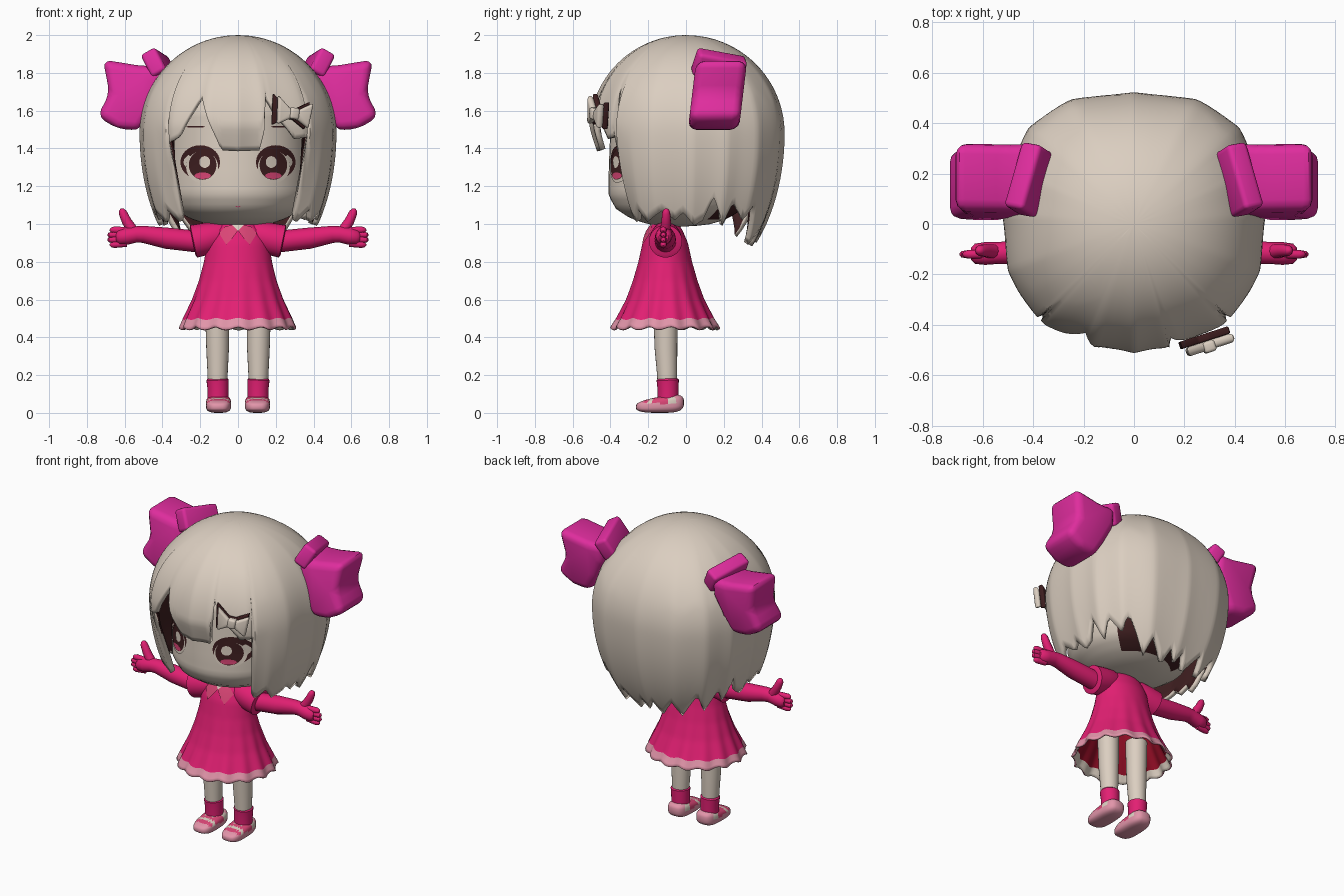
import bpy, bmesh
from math import sin, cos, pi, sqrt, radians, degrees
from mathutils import Vector, Matrix

if "Cube" in bpy.data.objects:
    bpy.data.objects.remove(bpy.data.objects["Cube"])


def material(name, *rgb):
    m = bpy.data.materials.new(name)
    m.use_nodes = True
    m.diffuse_color = (*rgb, 1)
    m.node_tree.nodes["Principled BSDF"].inputs["Base Color"].default_value = (*rgb, 1)
    return m


BEIGE = material("warm beige", .71, .62, .53)
PINK = material("deep pink", .76, .014, .17)
MAGENTA = material("magenta", .74, .026, .34)
BLUSH = material("pale pink", .76, .30, .40)
ROSE = material("dusty rose", .70, .06, .18)
BROWN = material("dark brown", .048, .013, .014)
WINE = material("dark red", .28, .004, .018)


def finish(name, bm, mats, mirror=False, thick=0, offset=0, rule=None, closed=True, angle=40):
    bmesh.ops.remove_doubles(bm, verts=bm.verts, dist=.0002)
    if closed:
        bmesh.ops.recalc_face_normals(bm, faces=bm.faces)
    if rule:
        for f in bm.faces:
            f.material_index = rule(f.calc_center_median())
    me = bpy.data.meshes.new(name)
    bm.to_mesh(me)
    bm.free()
    for m in mats:
        me.materials.append(m)
    me.shade_smooth()
    me.set_sharp_from_angle(angle=radians(angle))
    ob = bpy.data.objects.new(name, me)
    bpy.context.collection.objects.link(ob)
    if mirror:
        ob.modifiers.new("Mirror", "MIRROR")
    if thick:
        mod = ob.modifiers.new("Solidify", "SOLIDIFY")
        mod.thickness = thick
        mod.offset = -1
        mod.material_offset = offset
    return ob


def interp(table, t):
    for (a, p), (b, q) in zip(table, table[1:]):
        if t <= b:
            return p + (q - p) * max(0, (t - a) / (b - a))
    return table[-1][1]


def shell(name, rows, cols, fn, mats, **kw):
    # skin around the z axis; u runs down, phi runs from the front to the left
    bm = bmesh.new()
    grid = [[bm.verts.new(fn(i / rows, 2 * pi * j / cols - pi)) for j in range(cols)]
            for i in range(rows + 1)]
    for a, b in zip(grid, grid[1:]):
        for j in range(cols):
            k = (j + 1) % cols
            bm.faces.new((a[j], b[j], b[k], a[k]))
    return finish(name, bm, mats, **kw)


def tube(name, paths, mat, mirror=True, sides=16):
    # tapered tubes through (x, y, z, radius) stations
    bm = bmesh.new()
    for path in paths:
        pts = [Vector(p[:3]) for p in path]
        rings = []
        for i, p in enumerate(pts):
            d = pts[min(i + 1, len(pts) - 1)] - pts[max(i - 1, 0)]
            q = Vector((0, 0, 1)).rotation_difference(d)
            rings.append([bm.verts.new(p + q @ Vector((cos(a), sin(a), 0)) * path[i][3])
                          for a in (2 * pi * j / sides for j in range(sides))])
        for a, b in zip(rings, rings[1:]):
            for j in range(sides):
                k = (j + 1) % sides
                bm.faces.new((a[j], a[k], b[k], b[j]))
        bm.faces.new(rings[0])
        bm.faces.new(rings[-1])
    return finish(name, bm, [mat], mirror)


def slab(name, outline, y0, y1, mat, bevel, matrix=Matrix(), mirror=False):
    # outline in x and z, extruded along y with rounded edges
    bm = bmesh.new()
    face = bm.faces.new([bm.verts.new((x, y0, z)) for x, z in outline])
    ext = bmesh.ops.extrude_face_region(bm, geom=[face])
    for v in ext["geom"]:
        if isinstance(v, bmesh.types.BMVert):
            v.co.y = y1
    bmesh.ops.recalc_face_normals(bm, faces=bm.faces)
    bmesh.ops.bevel(bm, geom=bm.edges[:], offset=bevel, segments=3, affect="EDGES",
                    profile=.5, clamp_overlap=True)
    bm.transform(matrix)
    return finish(name, bm, [mat], mirror)


def patch(name, outline, surface, lift, mat):
    # thin plate laid on a curved surface, mirrored
    bm = bmesh.new()
    n = len(outline)
    cx, cz = (sum(p[k] for p in outline) / n for k in (0, 1))
    place = lambda x, z: bm.verts.new((x, surface(x, z) - lift, z))
    mid = place(cx, cz)
    rim = [place(x, z) for x, z in outline]
    for a, b in zip(rim, rim[1:] + rim[:1]):
        bm.faces.new((mid, a, b))
    bm.normal_update()
    if sum(f.normal.y for f in bm.faces) > 0:
        bmesh.ops.reverse_faces(bm, faces=bm.faces)
    return finish(name, bm, [mat], mirror=True, closed=False)


def ellipse(x, z, rx, rz, n=28):
    return [(x + rx * cos(2 * pi * i / n), z + rz * sin(2 * pi * i / n)) for i in range(n)]


# Head, dark under the back hair
HEAD = [(.985, 0), (.99, .09), (1.0, .17), (1.03, .26), (1.08, .335), (1.15, .375),
        (1.25, .375), (1.4, .37), (1.6, .36), (1.75, .25), (1.8, 0)]


def head_point(u, phi):
    z = 1.8 - .815 * (1 - cos(pi * u)) / 2
    r = interp(HEAD, z)
    return r * sin(phi), -.035 - r * cos(phi), z


shell("head", 36, 48, head_point, [BEIGE, BROWN],
      rule=lambda c: int(c.z > 1.03 and c.y + .035 > .84 * abs(c.x)))
head_y = lambda x, z: -.035 - sqrt(max(0, interp(HEAD, z) ** 2 - x * x))

# Eyes, brows and mouth
patch("eye_lashes", ellipse(.2, 1.327, .105, .09), head_y, .005, BROWN)
patch("eye_whites", ellipse(.19, 1.302, .085, .084), head_y, .0065, BEIGE)
patch("eye_irises", ellipse(.187, 1.312, .073, .078), head_y, .008, BROWN)
patch("eye_glow", ellipse(.187, 1.256, .043, .017), head_y, .0095, ROSE)
patch("eye_highlights", ellipse(.176, 1.328, .029, .031), head_y, .0095, BEIGE)
patch("brows", ellipse(.225, 1.515, .05, .005), head_y, .006, BROWN)
patch("mouth", [(0, 1.088), (.012, 1.092), (.012, 1.096), (0, 1.092)], head_y, .004, ROSE)

# Hair: one shell with a jagged hem that opens around the face
FRINGE = [(-44, 1.43), (-37, 1.46), (-30, 1.58), (-24, 1.68), (-14, 1.46), (-11, 1.39),
          (0, 1.385), (15, 1.39), (18, 1.68), (24, 1.58), (36, 1.45), (44, 1.46)]
HEM = [(44, 1.08), (49, 1.0), (56, 1.08), (62, 1.01), (74, 1.07), (82, 1.02),
       (88, 1.06), (96, .99), (102, 1.02), (108, 1.14), (116, .99), (121, 1.08),
       (130, .93), (137, 1.06), (148, .89), (156, 1.0), (167, .87), (174, .97), (180, .9)]


def hair_point(u, phi):
    deg = degrees(phi)
    if abs(deg) < 45:
        hem = interp(FRINGE, deg)
    else:
        hem = interp(HEM, abs(deg)) + max(0, .09 - .006 * abs(deg - 130))
    z = 2 - (2 - hem) * u ** 1.6
    d = (z - 1.48) / (.52 if z > 1.48 else .83)
    r = .522 * sqrt(max(0, 1 - d * d))
    r *= 1 + min(1, 2 * u) * (.06 - .035 * cos(phi)) * sin(2 * phi) ** 2
    r *= 1 - .026 * u * abs(sin(8 * phi + .6 * sin(3 * phi)))
    front = max(0, (cos(phi) - .55) / .45)
    r -= front * (.01 * u + .28 * max(0, 1.52 - z))
    return r * sin(phi), -r * cos(phi), z


shell("hair", 34, 180, hair_point, [BEIGE, BROWN], thick=.03, offset=1, closed=False)

# Side bows
lean = Matrix.Translation((0, -.2, 0))
lean[1][2] = .12
slab("bow_loops", [(.40, 1.84), (.50, 1.835), (.715, 1.87), (.68, 1.69), (.745, 1.57),
                   (.64, 1.505), (.52, 1.495), (.46, 1.6), (.40, 1.72)],
     .03, .30, MAGENTA, .045, lean, mirror=True)
turn = (Matrix.Translation((.415, .175, 1.835)) @ Matrix.Rotation(radians(16), 4, "Z")
        @ Matrix.Rotation(radians(-10), 4, "X") @ Matrix.Rotation(radians(30), 4, "Y"))
slab("bow_knots", [(-.045, -.07), (.045, -.07), (.045, .07), (-.045, .07)],
     -.135, .135, MAGENTA, .02, turn, mirror=True)

# Hair clip
CLIP = [(-.1, .085), (-.02, .02), (.02, .02), (.1, .07), (.09, -.07), (.02, -.03),
        (-.02, -.03), (-.085, -.07)]
turn = (Matrix.Translation((.29, -.465, 1.585)) @ Matrix.Rotation(radians(18), 4, "Z")
        @ Matrix.Rotation(radians(8), 4, "Y"))
slab("clip_bow", CLIP, -.035, .002, BEIGE, .014, turn)
slab("clip_knot", [(-.025, -.03), (.025, -.03), (.025, .03), (-.025, .03)],
     -.045, 0, BEIGE, .012, turn)
slab("clip_backing", [(x * 1.03 - .014, z * 1.06) for x, z in CLIP], .002, .032, BROWN, .006, turn)

# Dress with a wavy skirt and pale trim
DRESS_X = [(.45, .305), (.5, .285), (.6, .24), (.7, .205), (.8, .18), (.9, .165),
           (.97, .135), (1.02, .06)]
DRESS_Y = [(.45, .285), (.5, .255), (.6, .205), (.7, .17), (.8, .142), (.9, .12),
           (.97, .09), (1.02, .055)]


def dress_point(u, phi):
    flare = max(0, u - .35) / .65
    wave = 1 + .028 * flare * sin(15 * phi)
    z = 1.02 - .57 * u
    return (interp(DRESS_X, z) * wave * sin(phi), -.11 - interp(DRESS_Y, z) * wave * cos(phi),
            z + .008 * flare ** 3 * cos(15 * phi))


shell("dress", 36, 120, dress_point, [PINK, BLUSH, WINE, BEIGE], thick=.012, offset=2,
      rule=lambda c: int(c.z < .5), closed=False)
dress_y = lambda x, z: -.11 - interp(DRESS_Y, z) * sqrt(max(0, 1 - (x / interp(DRESS_X, z)) ** 2))
patch("collar", [(0, .965), (.03, .925), (.062, .89), (.1, .95), (.07, .985), (.03, .995)],
      dress_y, .009, ROSE)
patch("neckline", [(0, .965), (.032, .996), (0, 1.005)], dress_y, .008, BEIGE)
tube("neck", [[(0, -.1, .94, .06), (0, -.1, 1.06, .055)]], BEIGE, mirror=False)

# Arms and hands
tube("sleeves", [[(.04, -.108, .945, .055), (.1, -.108, .94, .075), (.17, -.108, .922, .085),
                  (.235, -.108, .908, .088), (.24, -.108, .907, .07)]], PINK, sides=24)
tube("arms", [[(.15, -.108, .9, .058), (.38, -.11, .925, .056), (.5, -.113, .945, .045),
               (.54, -.115, .945, .043), (.59, -.117, .935, .045), (.63, -.118, .93, .04),
               (.645, -.118, .93, .025)]], PINK)
fingers = [[(.59, -.118, .897 + .023 * i, .018), (.655, -.12, .891 + .026 * i, .018),
            (.672 + .012 * (i in (1, 2)), -.12, .89 + .026 * i, .013),
            (.679 + .012 * (i in (1, 2)), -.12, .89 + .026 * i, .004)] for i in range(4)]
thumb = [(.55, -.11, .955, .03), (.59, -.105, 1.015, .026), (.61, -.105, 1.06, .022),
         (.616, -.105, 1.076, .014), (.618, -.105, 1.082, .004)]
tube("fingers", fingers + [thumb], PINK, sides=10)

# Legs and socks
tube("legs", [[(.108, -.1, .12, .05), (.108, -.1, .2, .053), (.108, -.106, .34, .06),
               (.11, -.11, .6, .066)]], BEIGE, sides=24)
tube("socks", [[(.106, -.095, .06, .055), (.106, -.095, .13, .056), (.108, -.097, .175, .059),
                (.108, -.097, .182, .052)]], PINK, sides=24)

# Shoes: rounded blocks, lower at the toe, with straps
bm = bmesh.new()
bmesh.ops.create_uvsphere(bm, u_segments=32, v_segments=20, radius=1)
for v in bm.verts:
    x, y, z = (abs(c) ** .65 * (1 if c > 0 else -1) for c in v.co)
    v.co = (.103 + x * .067, -.138 + y * .127, (z + 1) * (.043 + .012 * y))


def shoe_colour(c):
    if c.z > .05 and -.225 < c.y < -.1:
        return 1 if (c.y + .225) % .05 < .028 else 2
    return 2 if c.z > .05 and -.1 < c.y < -.06 else 0


finish("shoes", bm, [BLUSH, ROSE, BEIGE], mirror=True, rule=shoe_colour)
